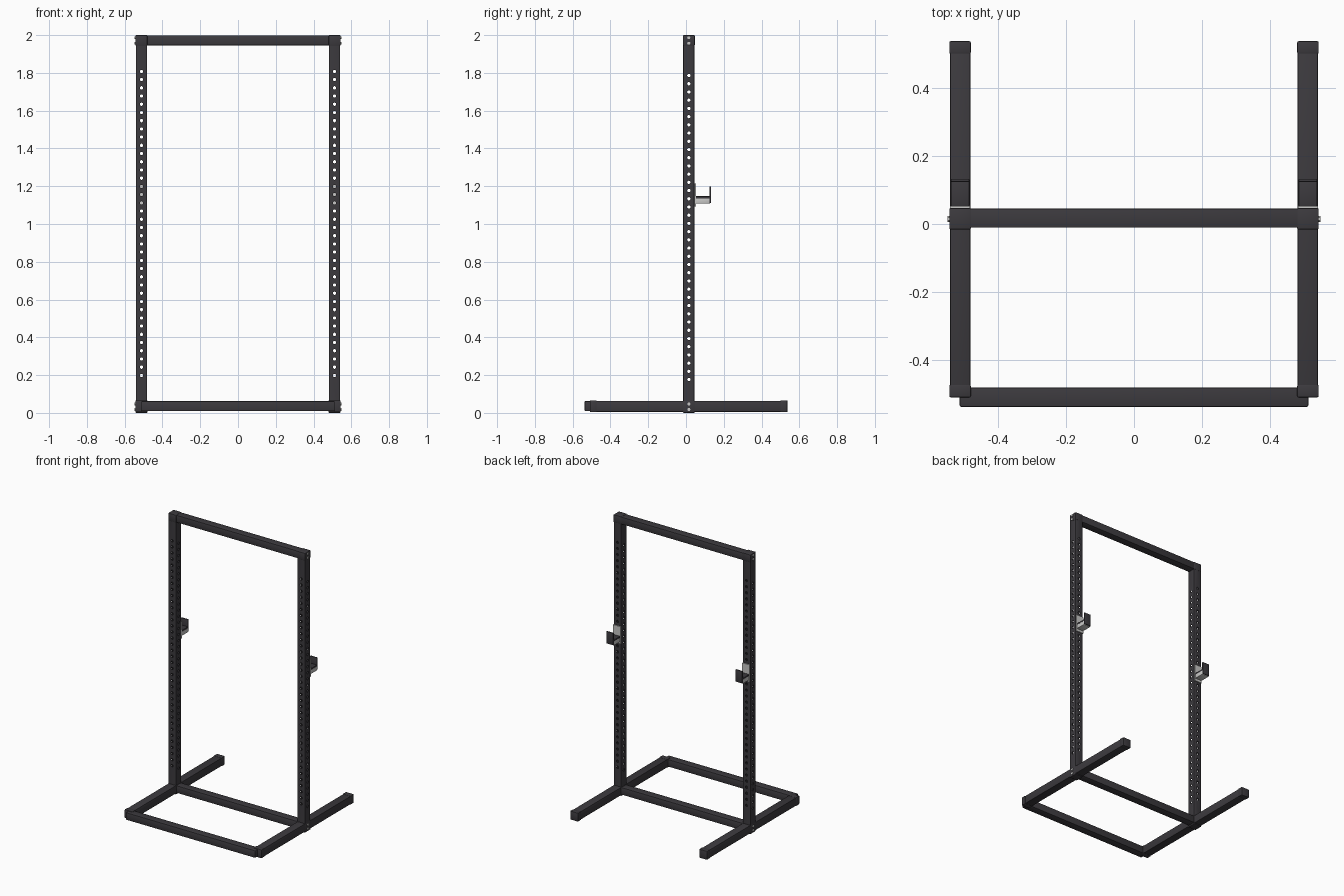
import bpy, bmesh, math
from mathutils import Matrix, Vector

if "Cube" in bpy.data.objects:
    bpy.data.objects.remove(bpy.data.objects["Cube"])


def material(name, rgb):
    m = bpy.data.materials.new(name)
    m.diffuse_color = (*rgb, 1)
    m.use_nodes = True
    m.node_tree.nodes["Principled BSDF"].inputs["Base Color"].default_value = m.diffuse_color
    return m


DARK = material("dark_charcoal", (0.045, 0.042, 0.048))
STEEL = material("light_steel", (0.58, 0.58, 0.57))


def finish(name, bm, mat):
    bmesh.ops.recalc_face_normals(bm, faces=bm.faces[:])
    me = bpy.data.meshes.new(name)
    bm.to_mesh(me)
    bm.free()
    me.materials.append(mat)
    ob = bpy.data.objects.new(name, me)
    bpy.context.collection.objects.link(ob)
    return ob


def smooth(ob):
    bpy.ops.object.select_all(action='DESELECT')
    ob.select_set(True)
    bpy.context.view_layer.objects.active = ob
    bpy.ops.object.shade_smooth_by_angle(angle=math.radians(30))


def box(name, lo, hi, mat, bevel=0.004):
    """Box between two corners with softened edges."""
    lo, hi = Vector(lo), Vector(hi)
    bm = bmesh.new()
    bmesh.ops.create_cube(bm, size=1, matrix=Matrix.Translation((lo + hi) / 2)
                          @ Matrix.Diagonal((*(hi - lo), 1)))
    if bevel:
        bmesh.ops.bevel(bm, geom=bm.edges[:], offset=bevel, segments=2,
                        profile=0.5, affect='EDGES')
    ob = finish(name, bm, mat)
    smooth(ob)
    return ob


def add_cylinder(bm, centre, axis, radius, depth, segments=12):
    rot = Vector((0, 0, 1)).rotation_difference(Vector(axis)).to_matrix().to_4x4()
    bmesh.ops.create_cone(bm, cap_ends=True, segments=segments, radius1=radius,
                          radius2=radius, depth=depth,
                          matrix=Matrix.Translation(centre) @ rot)


def square_ring(half, r):
    """Rounded square outline, three points per corner."""
    pts = []
    for k in range(4):
        cx = (half - r) * (1 if k in (0, 3) else -1)
        cy = (half - r) * (1 if k in (0, 1) else -1)
        for j in range(3):
            a = math.radians(90 * k + 45 * j)
            pts.append((cx + r * math.cos(a), cy + r * math.sin(a)))
    return pts


def tube(name, x, y, z0, z1, half, wall):
    """Hollow rounded square tube standing upright."""
    bm = bmesh.new()
    outer, inner = square_ring(half, 0.005), square_ring(half - wall, 0.002)
    loops = [[bm.verts.new((x + a, y + b, z)) for a, b in ring]
             for ring, z in ((outer, z0), (outer, z1), (inner, z1), (inner, z0))]
    n = len(outer)
    for i in range(4):
        p, q = loops[i], loops[(i + 1) % 4]
        for k in range(n):
            bm.faces.new((p[k], p[(k + 1) % n], q[(k + 1) % n], q[k]))
    return finish(name, bm, DARK)


X, Y = 0.511, 0.015      # upright centre
H = 0.030                # half width of uprights and feet
PITCH, COUNT, RAD = 0.0435, 38, 0.0088

for s, side in ((-1, "left"), (1, "right")):
    x = s * X

    # upright with staggered rows of holes in both directions
    up = tube(side + "_upright", x, Y, 0.005, 1.995, H, 0.004)
    bm = bmesh.new()
    for i in range(COUNT):
        add_cylinder(bm, (x, Y, 1.808 - i * PITCH), (0, 1, 0), RAD, 0.1)
        add_cylinder(bm, (x, Y, 1.786 - i * PITCH), (1, 0, 0), RAD, 0.1)
    cutter = finish("hole_cutter", bm, DARK)
    cutter.hide_render = True
    mod = up.modifiers.new("holes", 'BOOLEAN')
    mod.operation, mod.solver, mod.object = 'DIFFERENCE', 'EXACT', cutter
    bpy.context.view_layer.objects.active = up
    bpy.ops.object.modifier_apply(modifier=mod.name)
    bpy.data.objects.remove(cutter, do_unlink=True)
    smooth(up)

    # end sleeves on the upright
    c = H + 0.0015
    for part, z0, z1 in (("top", 1.945, 2.0), ("bottom", 0.0, 0.064)):
        box(f"{side}_{part}_sleeve", (x - c, Y - c, z0), (x + c, Y + c, z1), DARK)

    # long floor foot with end caps
    box(side + "_foot", (x - H, -0.505, 0.006), (x + H, 0.530, 0.064), DARK)
    for part, y0, y1 in (("front", -0.509, -0.472), ("back", 0.500, 0.537)):
        box(f"{side}_foot_{part}_cap", (x - c, y0, 0.004), (x + c, y1, 0.066), DARK)

    # bolt heads on the outer side
    bm = bmesh.new()
    for z in (1.986, 1.957, 0.047, 0.018):
        add_cylinder(bm, (s * (X + 0.033), Y, z), (1, 0, 0), 0.009, 0.008, 6)
    finish(side + "_bolts", bm, STEEL)

    # bar hook: steel plate and shelf bracket, dark shelf pad and lip
    w = 0.027
    box(side + "_hook_plate", (x - w - 0.002, 0.046, 1.092),
        (x + w + 0.002, 0.053, 1.215), STEEL, 0)
    box(side + "_hook_bracket", (x - w, 0.053, 1.108), (x + w, 0.126, 1.136), STEEL, 0.001)
    box(side + "_hook_pad", (x - w, 0.053, 1.136), (x + w, 0.126, 1.147), DARK, 0.001)
    box(side + "_hook_lip", (x - w, 0.124, 1.112), (x + w, 0.132, 1.198), DARK, 0.001)

# cross beams
XB = X - H + 0.004
box("top_beam", (-XB, -0.011, 1.946), (XB, 0.045, 1.998), DARK)
box("bottom_beam", (-XB, -0.011, 0.010), (XB, 0.045, 0.062), DARK)
box("front_floor_beam", (-0.512, -0.537, 0.010), (0.512, -0.481, 0.062), DARK)
